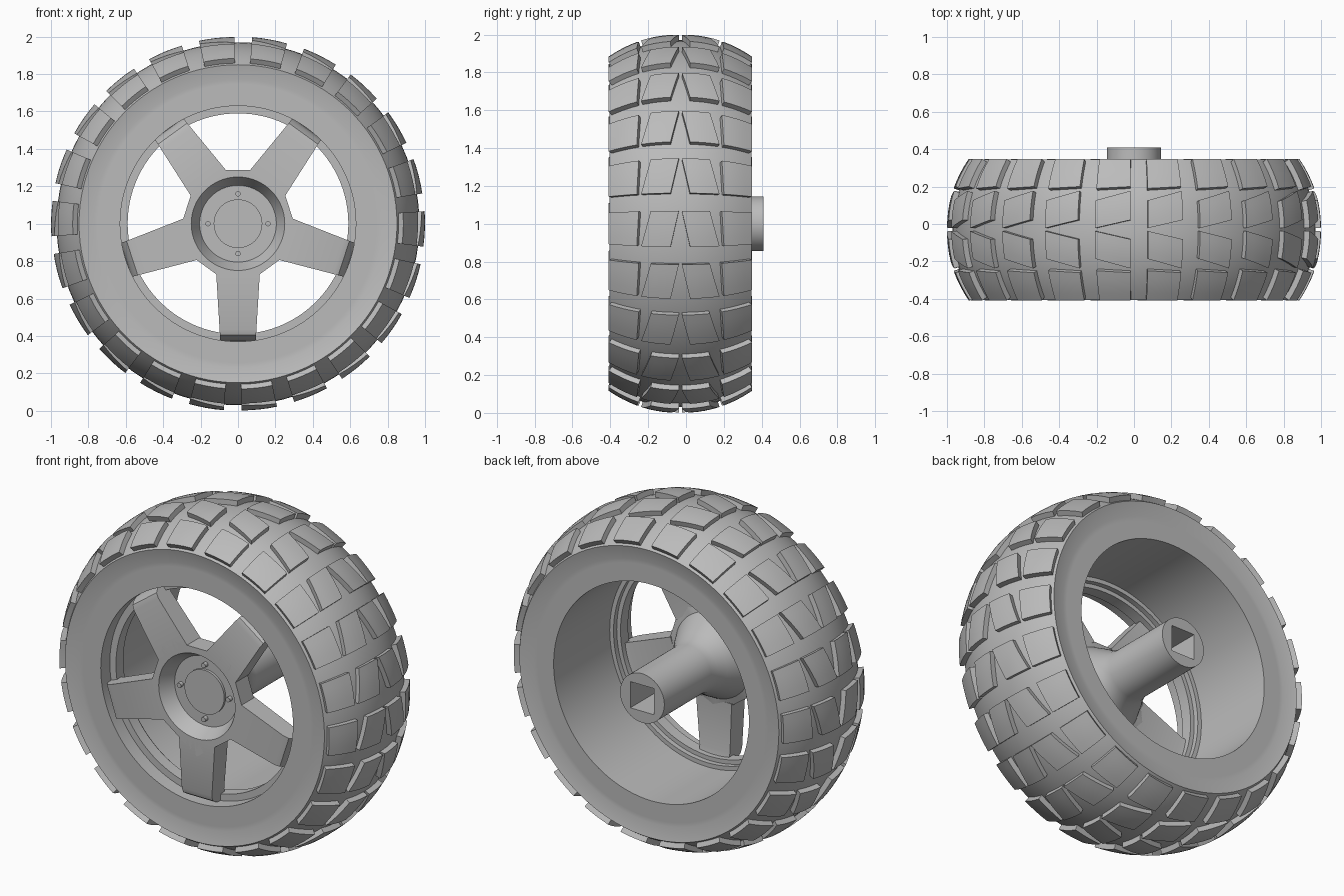
import bpy, bmesh, math
from mathutils import Matrix, Vector

if "Cube" in bpy.data.objects:
    bpy.data.objects.remove(bpy.data.objects["Cube"])

MID = -0.03          # centre plane of the tyre along y
HALF = 0.375         # half width of the tyre
FRONT, BACK = MID - HALF, MID + HALF
BLOCKS, SPOKES = 22, 5

grey = bpy.data.materials.new("wheel_grey")
grey.use_nodes = True
grey.diffuse_color = (0.5, 0.5, 0.5, 1)
grey.node_tree.nodes["Principled BSDF"].inputs["Base Color"].default_value = (0.5, 0.5, 0.5, 1)


def finish(bm, name):
    bmesh.ops.remove_doubles(bm, verts=bm.verts, dist=1e-5)
    bmesh.ops.recalc_face_normals(bm, faces=bm.faces)
    mesh = bpy.data.meshes.new(name)
    bm.to_mesh(mesh)
    bm.free()
    mesh.materials.append(grey)
    obj = bpy.data.objects.new(name, mesh)
    bpy.context.collection.objects.link(obj)
    return obj


def polar(r, a, y):
    return Vector((r * math.cos(a), y, 1 + r * math.sin(a)))


def lathe(name, profile, segments=100, closed=True, shape=None):
    """Spin (radius, y) points about the axle; shape may vary the radius by angle."""
    bm = bmesh.new()
    shape = shape or (lambda r, a: r)
    rings = []
    for i in range(segments):
        a = 2 * math.pi * i / segments + math.pi / 2
        rings.append([bm.verts.new(polar(shape(r, a), a, y)) for r, y in profile])
    n = len(profile)
    for i in range(segments):
        p, q = rings[i], rings[(i + 1) % segments]
        for j in range(n if closed else n - 1):
            k = (j + 1) % n
            if profile[j][0] == 0:
                bm.faces.new((p[j], p[k], q[k]))
            elif profile[k][0] == 0:
                bm.faces.new((p[j], p[k], q[j]))
            else:
                bm.faces.new((p[j], p[k], q[k], q[j]))
    return finish(bm, name)


def crown(t):
    """Radius of the tyre at distance t from its centre plane."""
    return 0.97 - 0.12 * (abs(t) / HALF) ** 2.2


# Tyre carcass with slightly dished sidewalls
arc = [(crown(t), MID + t) for t in (HALF * i / 10 for i in range(-10, 11))]
lathe("tyre", arc + [(0.77, BACK - 0.02), (0.745, BACK - 0.02),
                     (0.745, FRONT + 0.02), (0.77, FRONT + 0.02)])

# Rim barrel with stepped front ledge
lathe("rim", [(0.745, FRONT + 0.02), (0.63, FRONT + 0.02), (0.63, -0.30), (0.59, -0.30),
              (0.59, -0.23), (0.615, -0.23), (0.615, -0.20), (0.64, -0.20),
              (0.64, BACK - 0.02), (0.745, BACK - 0.02)])


# Tread blocks: curved pads lying on the carcass
def surface(t, a, h):
    slope = (crown(t + 0.001) - crown(t - 0.001)) / 0.002
    size = math.hypot(1, slope)
    return polar(crown(t) + h / size, a, MID + t - h * slope / size)


def add_block(bm, centre, side, low, high, n=4):
    """low and high are the (inner, outer) offsets at the two ends of the pad."""
    span = math.radians(5.45)
    top, base = {}, {}
    for i in range(n + 1):
        u = i / n
        inner = low[0] + (high[0] - low[0]) * u
        outer = low[1] + (high[1] - low[1]) * u
        for j in range(n + 1):
            t = side * (inner + (outer - inner) * j / n)
            a = centre + span * (2 * u - 1)
            top[i, j] = bm.verts.new(surface(t, a, 0.03))
            base[i, j] = bm.verts.new(surface(t, a, -0.01))
    for i in range(n):
        for j in range(n):
            for grid in (top, base):
                bm.faces.new((grid[i, j], grid[i + 1, j], grid[i + 1, j + 1], grid[i, j + 1]))
        for a, b in (((i, 0), (i + 1, 0)), ((i, n), (i + 1, n)),
                     ((0, i), (0, i + 1)), ((n, i), (n, i + 1))):
            bm.faces.new((top[a], top[b], base[b], base[a]))


rows = {"centre": ((0.05, 0.198), (0.008, 0.15)),
        "shoulder": ((0.22, 0.362), (0.21, 0.362))}
for row, (low, high) in rows.items():
    for side, label in ((-1, "front"), (1, "back")):
        bm = bmesh.new()
        for i in range(BLOCKS):
            add_block(bm, math.radians(-1.6) + 2 * math.pi * i / BLOCKS, side, low, high)
        finish(bm, f"{label}_{row}_tread_blocks")

# Spokes: side profile (radius, y), tapering outwards, end curving back to the ledge
FACE = FRONT + 0.02
side_profile = [(0.26, FACE), (0.565, FACE), (0.595, -0.375), (0.615, -0.345), (0.628, -0.30),
                (0.628, -0.25), (0.56, -0.27), (0.26, -0.26)]
bm = bmesh.new()
for i in range(SPOKES):
    a = -math.pi / 2 + 2 * math.pi * i / SPOKES
    tangent = Vector((-math.sin(a), 0, math.cos(a)))
    sides = []
    for s in (-1, 1):
        sides.append([bm.verts.new(polar(r, a, y) + tangent * s * (0.115 - 0.06 * (r - 0.29)))
                      for r, y in side_profile])
        bm.faces.new(sides[-1])
    n = len(side_profile)
    for j in range(n):
        k = (j + 1) % n
        bm.faces.new((sides[0][j], sides[0][k], sides[1][k], sides[1][j]))
finish(bm, "spokes")


# Hub: five-sided plate with round recess, flaring into the axle tube
def pentagon(r, a):
    if r < 0.27:
        return r
    step = 2 * math.pi / SPOKES
    off = (a - math.pi / 2 + step / 2) % step - step / 2
    return r / math.cos(off)


hub = lathe("hub_and_axle",
            [(0, -0.30), (0.205, -0.30), (0.25, FACE), (0.287, FACE), (0.287, -0.27),
             (0.25, -0.255), (0.215, -0.19), (0.18, -0.13), (0.155, -0.08), (0.145, -0.03),
             (0.145, 0.41), (0, 0.41)], closed=False, shape=pentagon)

# Square socket in the axle end
bm = bmesh.new()
bmesh.ops.create_cube(bm, size=1, matrix=Matrix.Translation((0, 0.31, 1))
                      @ Matrix.Diagonal((0.155, 0.4, 0.155, 1)))
cutter = finish(bm, "socket_cutter")
cutter.hide_render = True
cut = hub.modifiers.new("socket", "BOOLEAN")
cut.operation = "DIFFERENCE"
cut.solver = "EXACT"
cut.object = cutter
bpy.context.view_layer.objects.active = hub
bpy.ops.object.modifier_apply(modifier=cut.name)
bpy.data.objects.remove(cutter)

# Centre cap and bolts
lathe("centre_cap", [(0, -0.315), (0.13, -0.315), (0.13, -0.29), (0, -0.29)], 48, closed=False)
bm = bmesh.new()
for i in range(4):
    place = Matrix.Translation(polar(0.16, i * math.pi / 2, -0.305))
    bmesh.ops.create_cone(bm, cap_ends=True, segments=16, radius1=0.014, radius2=0.014,
                          depth=0.04, matrix=place @ Matrix.Rotation(math.pi / 2, 4, "X"))
finish(bm, "hub_bolts")

# Smooth shading with crisp edges
bpy.ops.object.select_all(action="DESELECT")
for obj in bpy.context.collection.objects:
    if obj.type == "MESH":
        obj.select_set(True)
        bpy.context.view_layer.objects.active = obj
bpy.ops.object.shade_smooth_by_angle(angle=math.radians(30))
